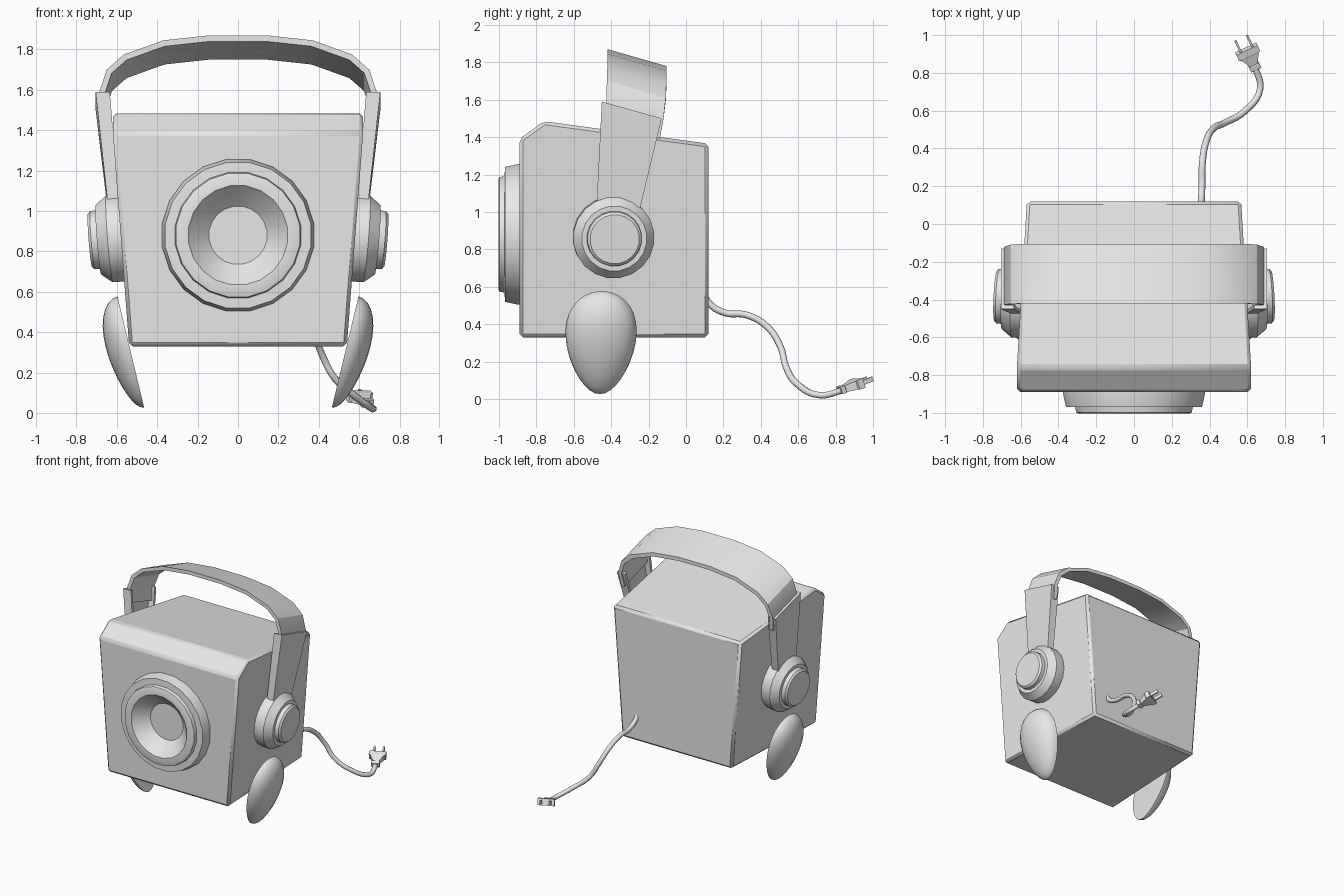
import bpy, bmesh, math
from mathutils import Vector, Matrix

if "Cube" in bpy.data.objects:
    bpy.data.objects.remove(bpy.data.objects["Cube"])

grey = bpy.data.materials.new("plain grey")
grey.diffuse_color = (0.8, 0.8, 0.8, 1)
grey.use_nodes = True
grey.node_tree.nodes["Principled BSDF"].inputs["Base Color"].default_value = grey.diffuse_color


def finish(name, bm, mirror=False, bevel=0, angle=30):
    bmesh.ops.recalc_face_normals(bm, faces=bm.faces)
    me = bpy.data.meshes.new(name)
    bm.to_mesh(me)
    bm.free()
    ob = bpy.data.objects.new(name, me)
    bpy.context.collection.objects.link(ob)
    me.materials.append(grey)
    bpy.ops.object.select_all(action='DESELECT')
    ob.select_set(True)
    bpy.context.view_layer.objects.active = ob
    if angle:
        bpy.ops.object.shade_smooth_by_angle(angle=math.radians(angle))
    if bevel:
        m = ob.modifiers.new("Bevel", 'BEVEL')
        m.width, m.segments = bevel, 1
    if mirror:
        ob.modifiers.new("Mirror", 'MIRROR')
    return ob


def loft(name, rings, **kw):
    """Skin a row of closed rings and cap both ends."""
    bm = bmesh.new()
    vs = [[bm.verts.new(p) for p in r] for r in rings]
    n = len(vs[0])
    for a, b in zip(vs, vs[1:]):
        for i in range(n):
            j = (i + 1) % n
            bm.faces.new((a[i], a[j], b[j], b[i]))
    bm.faces.new(vs[0])
    bm.faces.new(vs[-1])
    return finish(name, bm, **kw)


def lathe(name, profile, centre, axis, sides, **kw):
    """Turn (radius, distance along axis) points around an axis."""
    rot = Vector(axis).to_track_quat('Z', 'Y').to_matrix()
    rings = []
    for r, d in profile:
        rings.append([Vector(centre) + rot @ Vector((
            r * math.cos(2 * math.pi * (i + .5) / sides),
            r * math.sin(2 * math.pi * (i + .5) / sides), d))
            for i in range(sides)])
    return loft(name, rings, **kw)


# Cabinet: side profile, narrower towards the bottom and the back
def half_width(y, z):
    return 0.54 + 0.08 * (z - 0.33) / 1.05 - 0.05 * (y + 0.89)


side = [(-0.89, 0.33), (-0.89, 1.39), (-0.76, 1.485), (0.12, 1.365), (0.12, 0.33)]
loft("cabinet", [[(s * half_width(y, z), y, z) for y, z in side] for s in (-1, 1)],
     bevel=0.018)

# Speaker rings and recessed cone
lathe("speaker", [(0.38, -0.02), (0.38, 0.01), (0.365, 0.078), (0.315, 0.08),
                  (0.31, 0.108), (0.30, 0.112), (0.248, 0.112), (0.238, 0.10),
                  (0.145, 0.012)], (0, -0.89, 0.88), (0, -1, 0), 20)

# Ear cups, square to the sloping cabinet sides
lathe("ear_cup", [(0.21, -0.03), (0.218, 0.02), (0.218, 0.08), (0.175, 0.135),
                  (0.148, 0.135), (0.146, 0.165), (0.132, 0.178)],
      (0.556, -0.39, 0.868), (1, 0.05, -0.078), 20, mirror=True)


# Headband arms: tapered channels open to the inside
def channel(front, back, xo, xi):
    f, b = Vector((0, *front)), Vector((0, *back))
    t, xm = 0.07, xo - 0.02
    pts = [(0, xo), (1, xo), (1, xi), (1 - t, xi), (1 - t, xm), (t, xm), (t, xi), (0, xi)]
    return [f.lerp(b, u) + Vector((x, 0, 0)) for u, x in pts]


loft("headband_arm", [channel((-0.478, 1.04), (-0.25, 1.0), 0.645, 0.59),
                      channel((-0.45, 1.59), (-0.13, 1.50), 0.705, 0.635)],
     mirror=True, angle=0)

# Headband: arched strip, its rear edge lower than its front edge
half = [(0.672, 1.48), (0.687, 1.59), (0.65, 1.70), (0.565, 1.775), (0.37, 1.845), (0.14, 1.87)]
path = half + [(-x, z) for x, z in reversed(half)]
rings = []
for i, (x, z) in enumerate(path):
    p, q = path[max(i - 1, 0)], path[min(i + 1, len(path) - 1)]
    t = Vector((q[0] - p[0], q[1] - p[1])).normalized()
    ix, iz = x - t.y * 0.03, z + t.x * 0.03
    if t.x < 0:
        ix, iz = x - t.y * 0.03, z + t.x * 0.03
    k = min(1, max(0, (1.79 - z) / 0.3))
    yf, yb = -0.42 - 0.01 * k, -0.105 - 0.035 * k * k
    rings.append([(x, yf, z), (x, yb, z - 0.09), (ix, yb, iz - 0.09), (ix, yf, iz)])
loft("headband", rings)

# Feet: egg-shaped half domes with the flat face inwards
bm = bmesh.new()
bmesh.ops.create_uvsphere(bm, u_segments=24, v_segments=16, radius=1)
bmesh.ops.bisect_plane(bm, geom=bm.verts[:] + bm.edges[:] + bm.faces[:],
                       plane_co=(0, 0, 0), plane_no=(1, 0, 0), clear_inner=True)
bmesh.ops.holes_fill(bm, edges=[e for e in bm.edges if e.is_boundary], sides=0)
top, bottom = Vector((0.597, -0.45, 0.577)), Vector((0.465, -0.46, 0.027))
up = (top - bottom) / 2
out = Vector((up.z, 0, -up.x)).normalized()
for v in bm.verts:
    x, y, z = v.co
    egg = 1 + 0.22 * z
    v.co = (top + bottom) / 2 + up * z + out * (0.113 * x * egg) + Vector((0, 0.186 * y * egg, 0))
finish("foot", bm, mirror=True, angle=40)

# Power cable
pts = [(0.355, 0.08, 0.60), (0.357, 0.125, 0.51), (0.36, 0.21, 0.46), (0.362, 0.32, 0.45),
       (0.38, 0.43, 0.39), (0.42, 0.505, 0.28), (0.48, 0.535, 0.17), (0.59, 0.60, 0.075),
       (0.668, 0.715, 0.02), (0.64, 0.835, 0.045)]
cu = bpy.data.curves.new("power_cable", 'CURVE')
cu.dimensions = '3D'
cu.bevel_depth, cu.bevel_resolution, cu.resolution_u = 0.018, 2, 5
cu.use_fill_caps = True
sp = cu.splines.new('BEZIER')
sp.bezier_points.add(len(pts) - 1)
for bp, p in zip(sp.bezier_points, pts):
    bp.co = p
    bp.handle_left_type = bp.handle_right_type = 'AUTO'
cu.materials.append(grey)
bpy.context.collection.objects.link(bpy.data.objects.new("power_cable", cu))

# Plug body and two prongs
start = Vector((0.645, 0.82, 0.045))
along = Vector((-0.08, 0.17, 0.065)).normalized()
across = Vector((0.17, 0.08, 0)).normalized()
thick = across.cross(along)


def plug_ring(d, w, h, shift=0):
    return [start + along * d + across * (shift + a * w) + thick * (b * h)
            for a, b in ((-1, -1), (1, -1), (1, 1), (-1, 1))]


loft("plug", [plug_ring(*r) for r in ((0, .03, .02), (.025, .03, .021), (.03, .022, .018),
     (.085, .05, .024), (.09, .062, .026), (.125, .062, .026))], angle=0)
for s, side_name in ((-1, "left"), (1, "right")):
    loft("prong_" + side_name, [plug_ring(d, .006, .013, s * .034) for d in (.12, .19)], angle=0)
